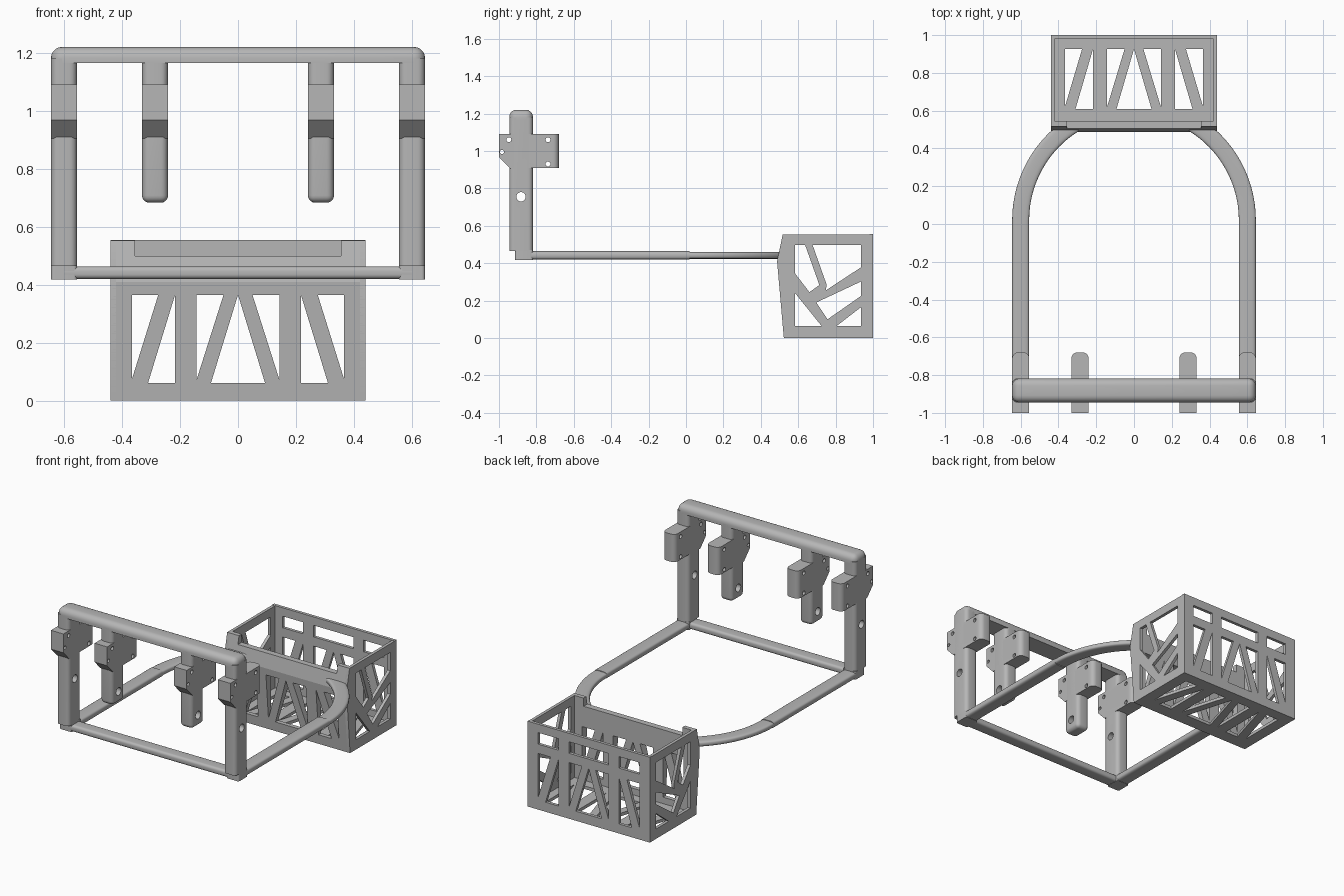
import bpy, bmesh, math
from mathutils import Vector, Matrix

if "Cube" in bpy.data.objects:
    bpy.data.objects.remove(bpy.data.objects["Cube"], do_unlink=True)

grey = bpy.data.materials.new("light_grey")
grey.use_nodes = True
colour = (0.47, 0.47, 0.47, 1)
grey.diffuse_color = colour
grey.node_tree.nodes["Principled BSDF"].inputs["Base Color"].default_value = colour
parts = []


def add(name, bm):
    bmesh.ops.remove_doubles(bm, verts=bm.verts, dist=1e-5)
    bmesh.ops.recalc_face_normals(bm, faces=bm.faces)
    mesh = bpy.data.meshes.new(name)
    bm.to_mesh(mesh)
    bm.free()
    mesh.materials.append(grey)
    ob = bpy.data.objects.new(name, mesh)
    bpy.context.collection.objects.link(ob)
    parts.append(ob)
    return ob


def round_edges(bm, rule, radius):
    """Bevel edges chosen by their midpoint and direction."""
    edges = [e for e in bm.edges
             if rule((e.verts[0].co + e.verts[1].co) / 2,
                     (e.verts[1].co - e.verts[0].co).normalized())]
    bmesh.ops.bevel(bm, geom=edges, offset=radius, segments=5, profile=0.5,
                    affect='EDGES', clamp_overlap=True)


def box(name, lo, hi, rule=None, radius=0.02):
    lo, hi = Vector(lo), Vector(hi)
    bm = bmesh.new()
    bmesh.ops.create_cube(bm, size=1, matrix=Matrix.Translation((lo + hi) / 2)
                          @ Matrix.Diagonal((hi - lo).to_4d()))
    if rule:
        round_edges(bm, rule, radius)
    return add(name, bm)


def panel(name, outer, holes, place):
    """Flat plate with openings; place maps (u, v, side 0..1) into space."""
    curve = bpy.data.curves.new(name, 'CURVE')
    curve.dimensions, curve.fill_mode, curve.extrude = '2D', 'BOTH', 0.5
    for outline in [outer] + holes:
        spline = curve.splines.new('POLY')
        spline.points.add(len(outline) - 1)
        for p, (u, v) in zip(spline.points, outline):
            p.co = (u, v, 0, 1)
        spline.use_cyclic_u = True
    temp = bpy.data.objects.new(name + "_outline", curve)
    bpy.context.collection.objects.link(temp)
    deps = bpy.context.evaluated_depsgraph_get()
    mesh = bpy.data.meshes.new_from_object(temp.evaluated_get(deps))
    bm = bmesh.new()
    bm.from_mesh(mesh)
    bpy.data.objects.remove(temp)
    bpy.data.meshes.remove(mesh)
    for v in bm.verts:
        v.co = place(v.co.x, v.co.y, v.co.z + 0.5)
    return add(name, bm)


def rect(u0, u1, v0, v1):
    return [(u0, v0), (u1, v0), (u1, v1), (u0, v1)]


def truss(b, t):
    """Triangular openings between a bottom and a top level."""
    half = [[(-.365, b + .015), (-.275, t), (-.365, t)],
            [(-.31, b), (-.217, b), (-.217, t)],
            [(-.143, b + .01), (-.05, t), (-.143, t)]]
    return half + [[(-u, v) for u, v in h] for h in half] + [[(-.093, b), (.093, b), (0, t)]]


# Drill for the holes that run through every bracket and post
bm = bmesh.new()
for y, z, r in [(-.947, 1.06, .013), (-.738, 1.06, .013), (-.738, .93, .013),
                (-.984, .995, .011), (-.882, .755, .025)]:
    bmesh.ops.create_cone(bm, cap_ends=True, segments=20, radius1=r, radius2=r, depth=2,
                          matrix=Matrix.Translation((0, y, z)) @ Matrix.Rotation(math.pi / 2, 4, 'Y'))
drill = add("drill", bm)
parts.remove(drill)
drill.hide_render = True


def bore(ob):
    mod = ob.modifiers.new("holes", 'BOOLEAN')
    mod.operation, mod.object, mod.solver = 'DIFFERENCE', drill, 'EXACT'
    deps = bpy.context.evaluated_depsgraph_get()
    mesh = bpy.data.meshes.new_from_object(ob.evaluated_get(deps))
    ob.modifiers.clear()
    ob.data = mesh


# Top bar
box("top_bar", (-.645, -.945, 1.165), (.645, -.818, 1.22),
    lambda c, d: c.z > 1.2 or abs(d.z) > .9, .038)

# Posts and brackets
profile = [(-1, 1.09), (-.68, 1.09), (-.68, .91), (-.818, .91), (-.94, .905), (-1, .968)]
for x, label, bottom in [(.6, "outer", .465), (.286, "inner", .683)]:
    for s, side in [(1, "left"), (-1, "right")]:
        a, b = s * x - .045, s * x + .045
        low = bottom if label == "inner" else -1
        post = box(f"{label}_post_{side}", (a, -.945, bottom), (b, -.818, 1.18),
                   lambda c, d: abs(d.z) > .9 or c.z < low + .01, .025)
        bore(post)
        bm = bmesh.new()
        face = bm.faces.new([bm.verts.new((a, y, z)) for y, z in profile])
        new = bmesh.ops.extrude_face_region(bm, geom=[face])["geom"]
        bmesh.ops.translate(bm, vec=(b - a, 0, 0),
                            verts=[v for v in new if isinstance(v, bmesh.types.BMVert)])
        round_edges(bm, lambda c, d: c.y > -.69 and abs(d.z) > .9, .03)
        bore(add(f"{label}_bracket_{side}", bm))

# Base bar and feet
box("base_bar", (-.6, -.914, .42), (.6, -.83, .463), lambda c, d: abs(d.x) > .9, .016)
for s, side in [(1, "left"), (-1, "right")]:
    box(f"foot_{side}", (s * .6 - .045, -.914, .418), (s * .6 + .045, -.818, .47),
        lambda c, d: abs(d.z) > .9, .012)


# Side rails: a straight length followed by an arc into the basket
def section(bm, y, height):
    """Rounded bar cross-section facing along y."""
    verts = []
    for i in range(24):
        t = 2 * math.pi * i / 24
        c, n = math.cos(t), math.sin(t)
        verts.append(bm.verts.new((.6 + .045 * math.copysign(abs(c) ** .55, c), y,
                                   .442 + height / 2 * math.copysign(abs(n) ** .55, n))))
    return bm.faces.new(verts)


for s, side in [(1, "left"), (-1, "right")]:
    for kind in ("straight", "curved"):
        bm = bmesh.new()
        if kind == "straight":
            face = section(bm, -.88, .045)
            new = bmesh.ops.extrude_face_region(bm, geom=[face])["geom"]
            bmesh.ops.translate(bm, vec=(0, .9, 0),
                                verts=[v for v in new if isinstance(v, bmesh.types.BMVert)])
        else:
            face = section(bm, .02, .037)
            bmesh.ops.spin(bm, geom=[face] + face.edges[:] + face.verts[:], cent=(0, .02, 0),
                           axis=(0, 0, 1), angle=math.radians(66), steps=24)
            bmesh.ops.bisect_plane(bm, geom=bm.verts[:] + bm.edges[:] + bm.faces[:],
                                   plane_co=(0, .515, 0), plane_no=(0, 1, 0), clear_outer=True)
        for v in bm.verts:
            v.co.x *= s
        add(f"{kind}_rail_{side}", bm)

# Basket floor and back wall
panel("basket_floor", rect(-.44, .44, .53, 1), truss(.608, .926),
      lambda u, v, w: (u, v, .02 * w))
slots = [rect(-.365, -.217, .425, .5), rect(-.143, .143, .425, .5), rect(.217, .365, .425, .5)]
panel("basket_back", rect(-.44, .44, 0, .555), truss(.062, .365) + slots,
      lambda u, v, w: (u, 1 - .02 * w, v))

# Basket side walls with branching struts
side_outline = [(.523, 0), (1, 0), (1, .553), (.517, .553), (.487, .41)]
side_holes = [
    [(.583, .497), (.637, .497), (.713, .283), (.66, .245), (.583, .345)],
    [(.677, .497), (.936, .497), (.936, .378), (.748, .255), (.742, .29)],
    [(.936, .302), (.936, .225), (.765, .105), (.69, .2), (.7, .215)][:1]
    + [(.936, .225), (.757, .1), (.697, .19)],
    [(.583, .24), (.583, .064), (.725, .064)],
    [(.805, .064), (.936, .064), (.936, .165)]]
side_holes[1][-1] = (.752, .285)
for s, side in [(1, "left"), (-1, "right")]:
    panel(f"basket_side_{side}", side_outline, side_holes,
          lambda u, v, w: (s * (.44 - .02 * w), u, v))

# Basket front wall: lower trussed part and upper notched part, both leaning
panel("basket_front_lower", rect(-.44, .44, 0, .41), truss(.062, .365),
      lambda u, v, w: (u, .545 if w > .5 else .523 - .036 * v / .41, v))
panel("basket_front_upper",
      [(-.44, .41), (.44, .41), (.44, .553), (.355, .553), (.355, .5),
       (-.355, .5), (-.355, .553), (-.44, .553)], [],
      lambda u, v, w: (u, .545 if w > .5 else .487 + .03 * (v - .41) / .143, v))

# Smooth rounded surfaces while keeping crisp edges
bpy.data.objects.remove(drill, do_unlink=True)
bpy.ops.object.select_all(action='DESELECT')
for ob in parts:
    ob.select_set(True)
bpy.context.view_layer.objects.active = parts[0]
bpy.ops.object.shade_smooth_by_angle(angle=math.radians(35))
